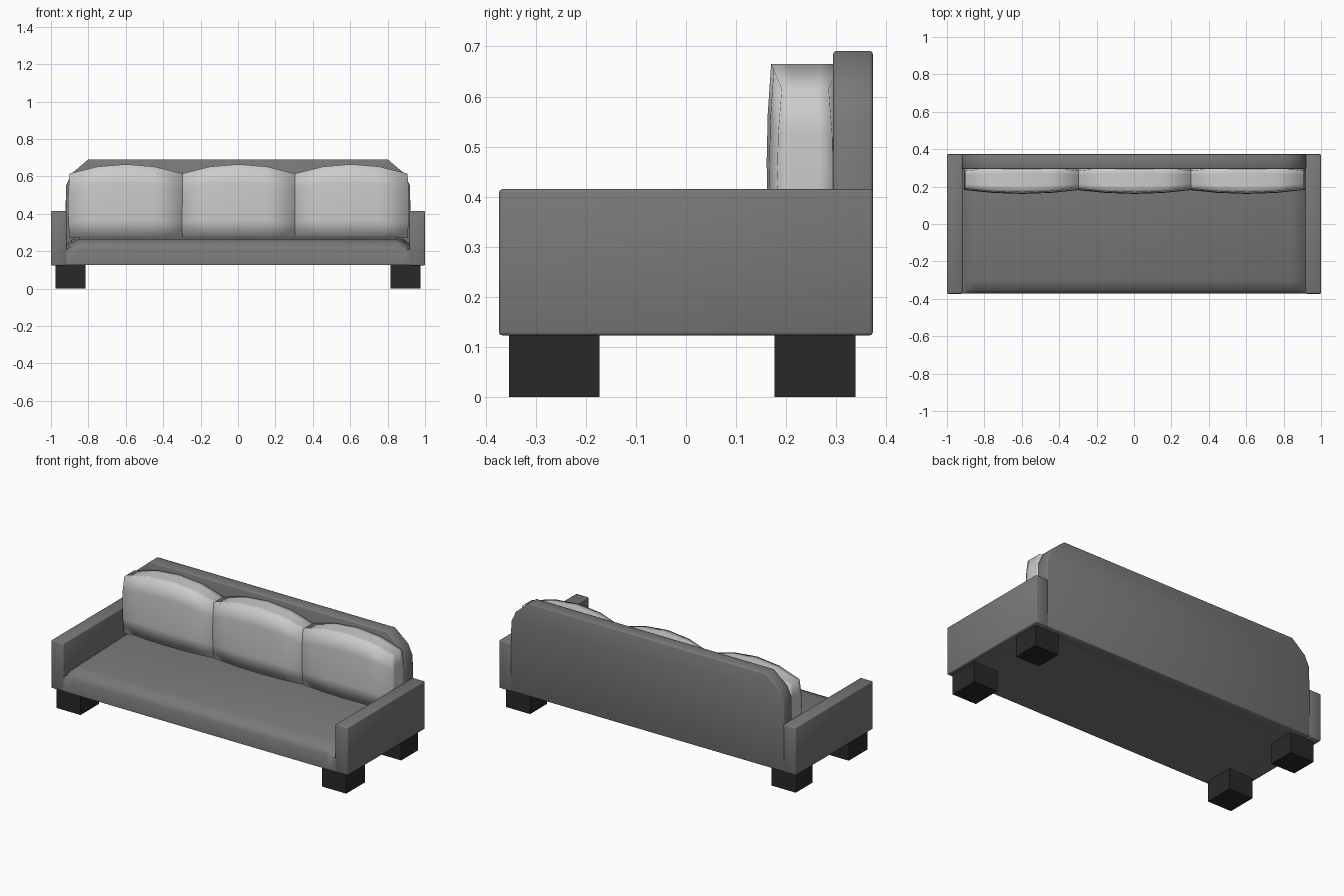
import bpy, bmesh
from mathutils import Vector

if "Cube" in bpy.data.objects:
    bpy.data.objects.remove(bpy.data.objects["Cube"])


def material(name, v):
    m = bpy.data.materials.new(name)
    m.diffuse_color = (v, v, v, 1)
    m.use_nodes = True
    m.node_tree.nodes["Principled BSDF"].inputs["Base Color"].default_value = m.diffuse_color
    return m


BODY = material("body_grey", 0.19)
CUSHION = material("cushion_grey", 0.58)
DARK = material("leg_dark", 0.022)


def finish(name, bm, mat, angle=None, bevel=0):
    bmesh.ops.recalc_face_normals(bm, faces=bm.faces)
    if bevel:
        sharp = [e for e in bm.edges if e.calc_face_angle(0) > 1]
        bmesh.ops.bevel(bm, geom=sharp, offset=bevel, segments=2,
                        profile=0.5, affect='EDGES')
    me = bpy.data.meshes.new(name)
    bm.to_mesh(me)
    bm.free()
    ob = bpy.data.objects.new(name, me)
    bpy.context.collection.objects.link(ob)
    me.materials.append(mat)
    if angle:
        bpy.ops.object.select_all(action='DESELECT')
        ob.select_set(True)
        bpy.context.view_layer.objects.active = ob
        bpy.ops.object.shade_smooth_by_angle(angle=angle)
    return ob


def loft(name, sections, mat, angle=None, bevel=0):
    """Skin a list of closed sections that have equal point counts."""
    bm = bmesh.new()
    rings = [[bm.verts.new(p) for p in s] for s in sections]
    n = len(rings[0])
    for a, b in zip(rings, rings[1:]):
        for i in range(n):
            j = (i + 1) % n
            bm.faces.new((a[i], a[j], b[j], b[i]))
    bm.faces.new(rings[0])
    bm.faces.new(rings[-1])
    return finish(name, bm, mat, angle, bevel)


def box(name, lo, hi, mat, angle=None, bevel=0):
    lo, hi = Vector(lo), Vector(hi)
    bm = bmesh.new()
    bmesh.ops.create_cube(bm, size=1)
    for v in bm.verts:
        v.co = (lo + hi) / 2 + v.co * (hi - lo)
    return finish(name, bm, mat, angle, bevel)


# Seat: rounded front lip, sinking slightly beside the arms
profile = [(-.372, .125), (-.372, .21), (-.355, .245), (-.30, .265),
           (.18, .279), (.30, .279), (.30, .125)]
ends = [(.925, .045), (.89, .018), (.85, 0)]
stations = [(-x, d) for x, d in ends] + [(x, d) for x, d in reversed(ends)]
loft("seat", [[(x, y, z - d if z > .22 else z) for y, z in profile]
              for x, d in stations], BODY, 0.9)

# Backrest: panel with chamfered upper corners
half = [(.925, .125), (.92, .55), (.89, .615), (.80, .691)]
outline = half + [(-x, z) for x, z in reversed(half)]
loft("backrest", [[(x, y, z) for x, z in outline] for y in (.294, .373)],
     BODY, 1.0, .006)

# Arms and legs
for side, s in (("left", -1), ("right", 1)):
    xs = sorted((s * .917, s * 1.0))
    box(side + "_arm", (xs[0], -.373, .123), (xs[1], .373, .415), BODY, 1.0, .006)
    xs = sorted((s * .815, s * .977))
    for end, y0, y1 in (("front", -.353, -.173), ("back", .177, .338)):
        box(f"{side}_{end}_leg", (xs[0], y0, 0), (xs[1], y1, .126), DARK)

# Back cushions: puffed blocks with arched tops, touching along their sides
for k, label in enumerate(("left", "middle", "right")):
    bm = bmesh.new()
    bmesh.ops.create_cube(bm, size=2)
    bmesh.ops.subdivide_edges(bm, edges=bm.edges[:], cuts=3, use_grid_fill=True)
    for v in bm.verts:
        u, w, t = v.co
        pu, pt = 1 - u * u, 1 - t * t
        x = (k - 1) * .602 + .003 + u * (.301 + .009 * pt)
        y = .238 + w * (.047 + .021 * pu + .009 * pt)
        z = .27 + (t + 1) / 2 * (.345 + .05 * pu)
        v.co = (x, y, z)
    finish(label + "_back_cushion", bm, CUSHION, 1.7)
